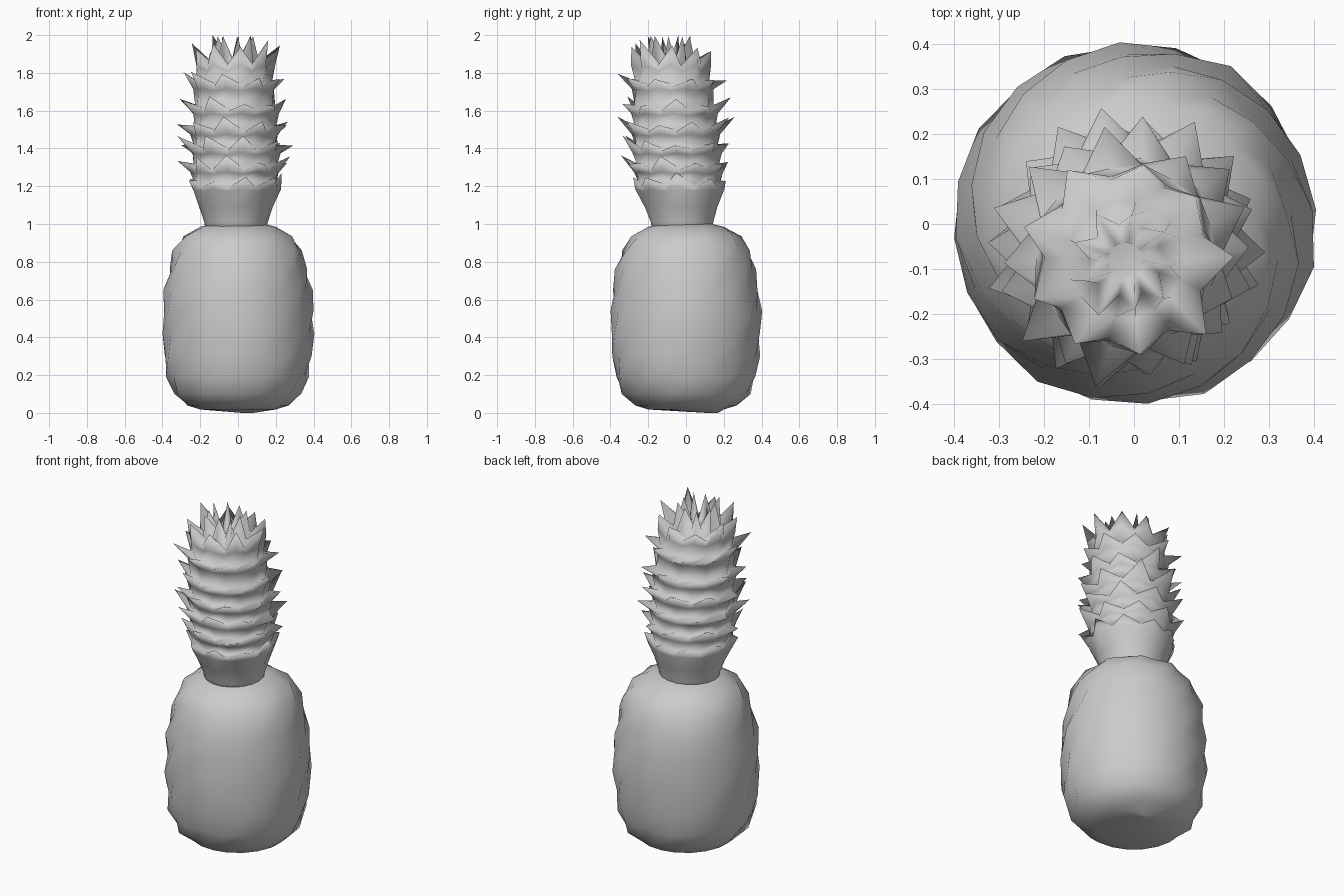
import bpy, bmesh, math, random
from mathutils import Vector

if "Cube" in bpy.data.objects:
    bpy.data.objects.remove(bpy.data.objects["Cube"])

random.seed(7)


def finish(bm, rings, name):
    # join successive rings, cap both ends, shade smooth
    for a, b in zip(rings, rings[1:]):
        n = len(a)
        for i in range(n):
            bm.faces.new((a[i], a[(i + 1) % n], b[(i + 1) % n], b[i]))
    bm.faces.new(rings[0])
    bm.faces.new(rings[-1])
    bmesh.ops.recalc_face_normals(bm, faces=bm.faces)
    mesh = bpy.data.meshes.new(name)
    bm.to_mesh(mesh)
    bm.free()
    mesh.polygons.foreach_set("use_smooth", [True] * len(mesh.polygons))
    obj = bpy.data.objects.new(name, mesh)
    bpy.context.collection.objects.link(obj)


def polar(bm, c, r, a, z):
    return bm.verts.new((c.x + r * math.cos(a), c.y + r * math.sin(a), z))


# Fruit body: lumpy turned form with a small point underneath
profile = [(.03, 0), (.20, .018), (.27, .04), (.335, .10), (.372, .19), (.388, .30),
           (.398, .42), (.396, .54), (.384, .65), (.364, .76), (.335, .86), (.285, .935),
           (.20, .985), (.14, 1.0)]
bm = bmesh.new()
rings = []
SIDES = 20
for k, (r, z) in enumerate(profile):
    c = Vector((.05, .14, 0)) if k == 0 else Vector((0, 0, 0))
    amp = .009 if 2 < k < 12 else 0
    rings.append([polar(bm, c, r + amp * ((-1) ** (i + k) + random.uniform(-.7, .7)),
                        2 * math.pi * (i + .25) / SIDES, z) for i in range(SIDES)])
finish(bm, rings, "fruit_body")


# Crown: one continuous skin, with staggered tiers of leaf tips
N = 18


def crown_axis(z):
    t = max(0, z - 1)
    return Vector((-0.01 - 0.01 * t, -0.02 - 0.07 * t, 0))


def jit(s):
    return random.uniform(-s, s)


bm = bmesh.new()
rings = []


def crown_ring(parity, tip, valley, jr=0, jz=0):
    # tip and valley are (radius, height) for alternate columns
    ring = []
    for i in range(N):
        is_tip = i % 2 == parity
        r, z = tip if is_tip else valley
        c = crown_axis(z)
        if is_tip:
            r, z = r + jit(jr), z + jit(jz)
        ring.append(polar(bm, c, r, 2 * math.pi * i / N + (jit(.06) if jr else 0), z))
    rings.append(ring)


# Smooth neck
for r, z in [(.16, .95), (.168, 1.01), (.195, 1.09)]:
    crown_ring(0, (r, z), (r, z))

# Leaf tiers: tip radius, tip height, core radius
tiers = [(.262, 1.25, .215), (.290, 1.34, .215), (.300, 1.44, .215), (.302, 1.54, .213),
         (.292, 1.65, .208), (.275, 1.78, .195)]
for k, (rt, zt, rc) in enumerate(tiers):
    p = k % 2
    crown_ring(p, (rc + .025, zt - .065), (rc + .008, zt - .075))
    crown_ring(p, (rt, zt), (rc + .012, zt - .055), .022, .03)
    crown_ring(p, (rc + .005, zt - .02), (rc, zt - .04))

# Top tuft: large spikes around a raised hollow
crown_ring(0, (.215, 1.84), (.185, 1.81))
crown_ring(0, (.225, 1.935), (.18, 1.84), .02, .04)
crown_ring(0, (.13, 1.86), (.13, 1.83))
crown_ring(0, (.11, 1.995), (.08, 1.86), .02, .004)
crown_ring(0, (.04, 1.88), (.04, 1.87))
finish(bm, rings, "leaf_crown")
